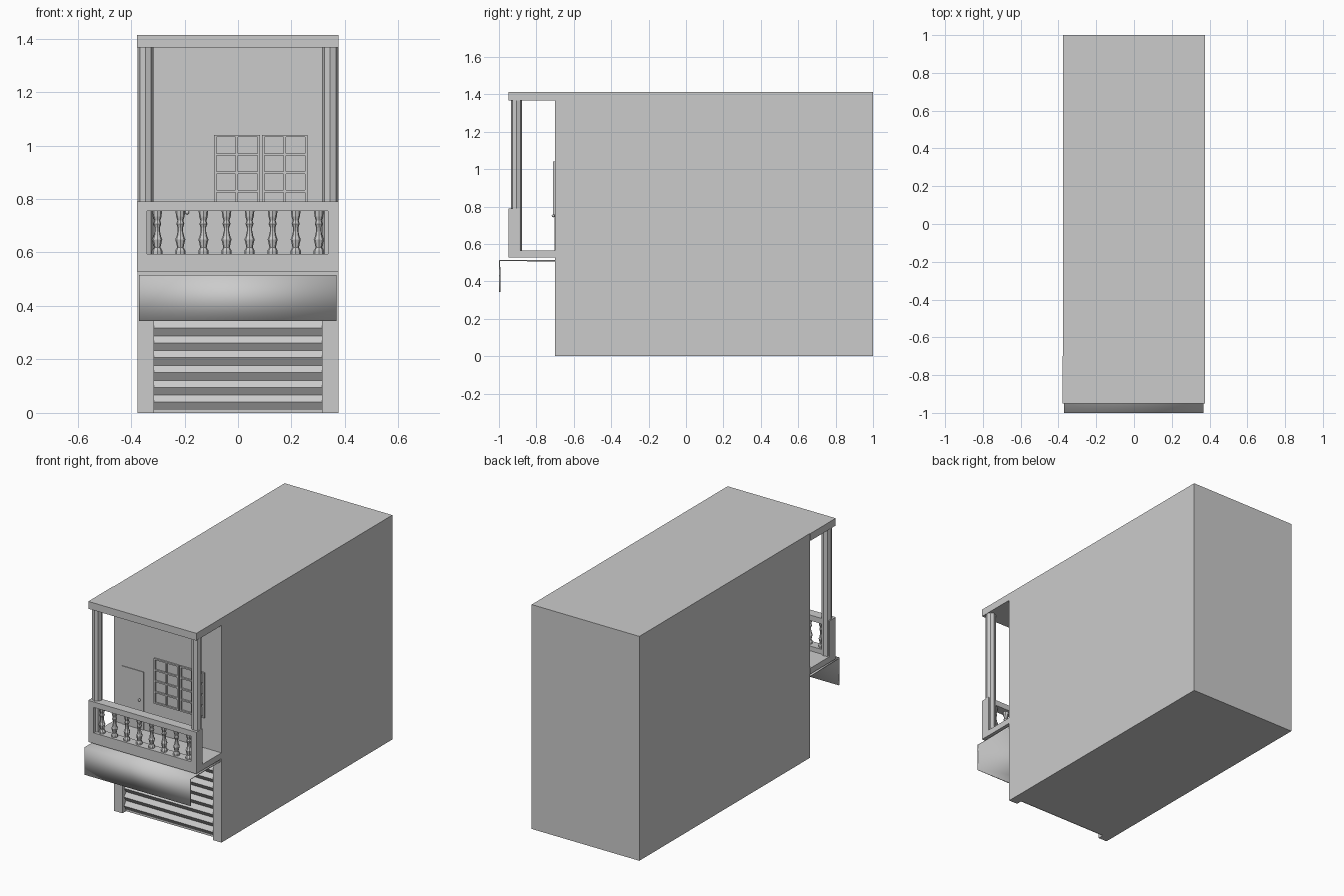
import bpy, bmesh, math

if "Cube" in bpy.data.objects:
    bpy.data.objects.remove(bpy.data.objects["Cube"])


def mesh_object(name, bm):
    bmesh.ops.recalc_face_normals(bm, faces=bm.faces[:])
    me = bpy.data.meshes.new(name)
    bm.to_mesh(me)
    bm.free()
    ob = bpy.data.objects.new(name, me)
    bpy.context.collection.objects.link(ob)
    return ob


def add_box(bm, x0, x1, y0, y1, z0, z1):
    verts = bmesh.ops.create_cube(bm, size=1)["verts"]
    for v in verts:
        v.co.x = x1 if v.co.x > 0 else x0
        v.co.y = y1 if v.co.y > 0 else y0
        v.co.z = z1 if v.co.z > 0 else z0


def boxes(name, *dims):
    bm = bmesh.new()
    for d in dims:
        add_box(bm, *d)
    return mesh_object(name, bm)


def sweep_x(name, profile, x0, x1):
    """Open (y, z) profile stretched along x as a sheet."""
    bm = bmesh.new()
    a = [bm.verts.new((x0, y, z)) for y, z in profile]
    b = [bm.verts.new((x1, y, z)) for y, z in profile]
    for i in range(len(profile) - 1):
        bm.faces.new((a[i], a[i + 1], b[i + 1], b[i]))
    return mesh_object(name, bm)


def lathe(name, profile, x, y, sides):
    """(r, z) profile turned about a vertical axis, capped."""
    bm = bmesh.new()
    rings = [[bm.verts.new((x + r * math.cos(2 * math.pi * i / sides),
                            y + r * math.sin(2 * math.pi * i / sides), z))
              for i in range(sides)] for r, z in profile]
    for lo, hi in zip(rings, rings[1:]):
        for i in range(sides):
            j = (i + 1) % sides
            bm.faces.new((lo[i], lo[j], hi[j], hi[i]))
    bm.faces.new(rings[0])
    bm.faces.new(rings[-1])
    return mesh_object(name, bm)


TOP = 1.413
WALL = -0.70

# House block with a shallow shop-front recess
body = boxes("house_body", (-0.375, 0.375, WALL, 1.0, 0, TOP))
cutter = boxes("shop_recess_cutter", (-0.315, 0.315, -0.8, -0.66, -0.1, 0.49))
cutter.hide_render = True
cutter.hide_viewport = True
mod = body.modifiers.new("recess", "BOOLEAN")
mod.operation = "DIFFERENCE"
mod.solver = "EXACT"
mod.object = cutter

# Zigzag roller shutter
pts = [(-0.664, 0.0), (-0.664, 0.011)]
for k in range(8):
    z = 0.011 + k * 0.0555
    pts += [(-0.684, z + 0.029), (-0.664, z + 0.0555)]
pts.append((-0.664, 0.49))
sweep_x("roller_shutter", pts, -0.315, 0.315)

# Awning: flat top with hanging front flap, softly shaded
awning = sweep_x("awning", [(WALL, 0.515), (-1.0, 0.515), (-1.0, 0.343)], -0.37, 0.368)
solid = awning.modifiers.new("thickness", "SOLIDIFY")
solid.thickness = 0.009
solid.offset = -1
# keep the sheet facing outward so it thickens inward
if awning.data.polygons[0].normal.z < 0:
    awning.data.flip_normals()
for p in awning.data.polygons:
    p.use_smooth = True

# Balcony floor and roof slab
boxes("balcony_floor", (-0.378, 0.375, -0.95, WALL, 0.528, 0.565))
boxes("balcony_roof", (-0.378, 0.375, -0.95, WALL, 1.367, TOP))

# Balustrade frame around the balusters
boxes("balustrade_frame",
      (-0.378, 0.375, -0.95, -0.89, 0.755, 0.79),
      (-0.378, 0.375, -0.95, -0.89, 0.565, 0.595),
      (-0.378, -0.34, -0.95, -0.89, 0.595, 0.755),
      (0.337, 0.375, -0.95, -0.89, 0.595, 0.755))

# Turned balusters
turned = [(0.019, 0.0), (0.019, 0.012), (0.012, 0.024), (0.016, 0.042),
          (0.019, 0.054), (0.014, 0.066), (0.010, 0.085), (0.010, 0.098),
          (0.015, 0.112), (0.011, 0.124), (0.016, 0.14), (0.018, 0.16)]
for i in range(8):
    lathe(f"baluster_{i + 1}", [(r, 0.595 + z) for r, z in turned],
          -0.302 + i * 0.0863, -0.92, 8)

# Octagonal columns
for side, x in (("left", -0.346), ("right", 0.345)):
    lathe(f"{side}_column", [(0.03, 0.565), (0.03, 1.367)], x, -0.906, 8)

# Balcony door and knob
boxes("door", (-0.32, -0.165, WALL - 0.004, WALL + 0.01, 0.565, 0.93))
bm = bmesh.new()
bmesh.ops.create_uvsphere(bm, u_segments=10, v_segments=6, radius=0.008)
knob = mesh_object("door_knob", bm)
knob.location = (-0.19, WALL - 0.01, 0.75)
for p in knob.data.polygons:
    p.use_smooth = True


# Paned windows: raised bars over the wall, 2 x 4 panes
def window(name, x0, x1, z0, z1, cols=2, rows=4, bar=0.009):
    parts = []
    for c in range(cols + 1):
        x = x0 + (x1 - x0 - bar) * c / cols
        parts.append((x, x + bar, WALL - 0.01, WALL, z0, z1))
    for r in range(rows + 1):
        z = z0 + (z1 - z0 - bar) * r / rows
        for c in range(cols):
            x = x0 + (x1 - x0 - bar) * c / cols
            xe = x0 + (x1 - x0 - bar) * (c + 1) / cols
            parts.append((x + bar, xe, WALL - 0.01, WALL, z, z + bar))
    boxes(name, *parts)


window("left_window", -0.09, 0.082, 0.755, 1.04)
window("right_window", 0.09, 0.26, 0.755, 1.04)
